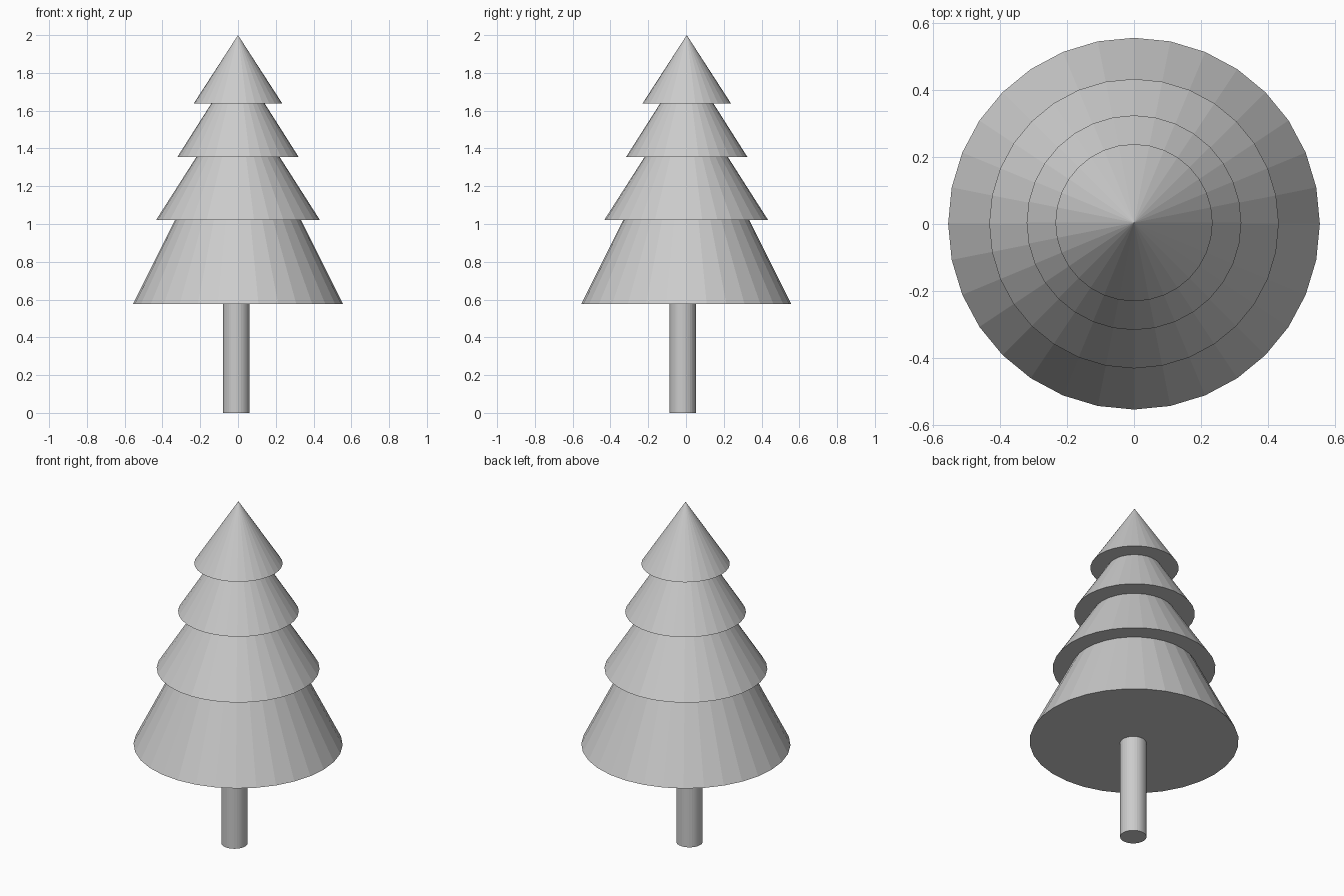
import bpy

if "Cube" in bpy.data.objects:
    bpy.data.objects.remove(bpy.data.objects["Cube"])

SIDES = 32

# Trunk, slightly off the tree's axis
bpy.ops.mesh.primitive_cylinder_add(vertices=SIDES, radius=0.07, depth=0.62,
                                    location=(-0.01, -0.018, 0.31))
bpy.context.object.name = "trunk"

# Foliage tiers, overlapping cones: name, base radius, base z, apex z, y offset
tiers = [
    ("foliage_bottom", 0.556, 0.576, 1.69, 0.001),
    ("foliage_lower_middle", 0.433, 1.022, 1.70, 0.001),
    ("foliage_upper_middle", 0.321, 1.355, 1.86, 0.004),
    ("foliage_top", 0.235, 1.637, 2.0, 0.004),
]
for name, radius, base, apex, y in tiers:
    bpy.ops.mesh.primitive_cone_add(vertices=SIDES, radius1=radius, radius2=0,
                                    depth=apex - base,
                                    location=(0, y, (base + apex) / 2))
    bpy.context.object.name = name
